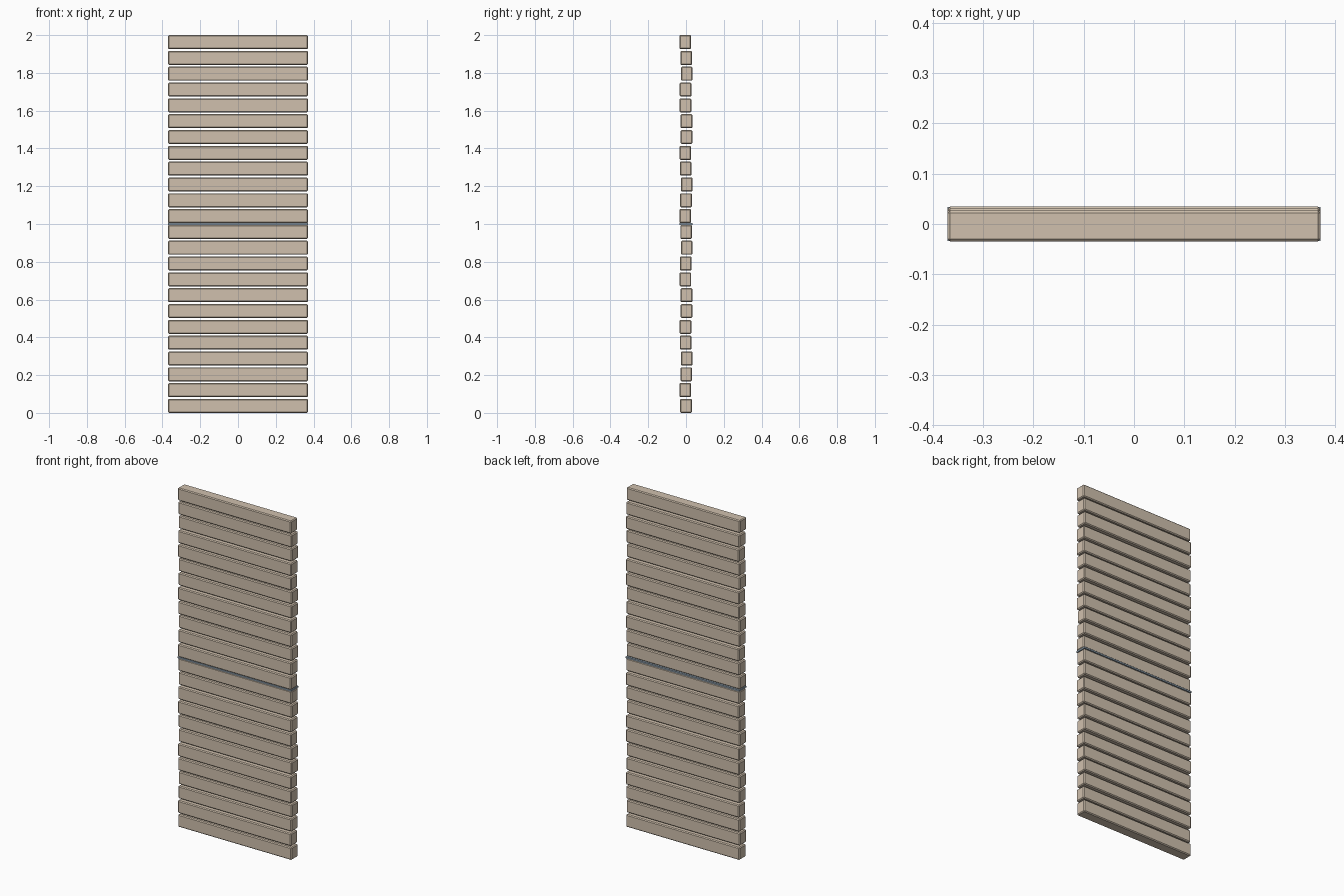
import bpy, math

if "Cube" in bpy.data.objects:
    bpy.data.objects.remove(bpy.data.objects["Cube"])

COUNT, SLAT_H, DEPTH, WIDTH = 24, 0.074, 0.062, 0.74
PITCH = (2.0 - SLAT_H) / (COUNT - 1)


def material(name, color):
    m = bpy.data.materials.new(name)
    m.diffuse_color = (*color, 1)
    m.use_nodes = True
    m.node_tree.nodes["Principled BSDF"].inputs["Base Color"].default_value = m.diffuse_color
    return m


def box(name, size, loc, mat, bevel=0):
    bpy.ops.mesh.primitive_cube_add(size=1, location=loc)
    ob = bpy.context.object
    ob.name = name
    ob.scale = size
    bpy.ops.object.transform_apply(location=False, rotation=False, scale=True)
    ob.data.materials.append(mat)
    if bevel:
        mod = ob.modifiers.new("chamfer", 'BEVEL')
        mod.width = bevel
        mod.segments = 1
    return ob


wood = material("wood", (0.63, 0.53, 0.42))
steel = material("blue_grey", (0.30, 0.38, 0.45))

# Stacked slats, each shifted slightly forward or back
for i in range(COUNT):
    y = -0.004 * math.sin(1.7 * i)
    box(f"slat_{i + 1:02d}", (WIDTH, DEPTH, SLAT_H),
        (0, y, SLAT_H / 2 + i * PITCH), wood, 0.005)

# Thin strip in the middle gap
box("middle_strip", (WIDTH, 0.067, 0.009), (0, 0, 1.0), steel)
